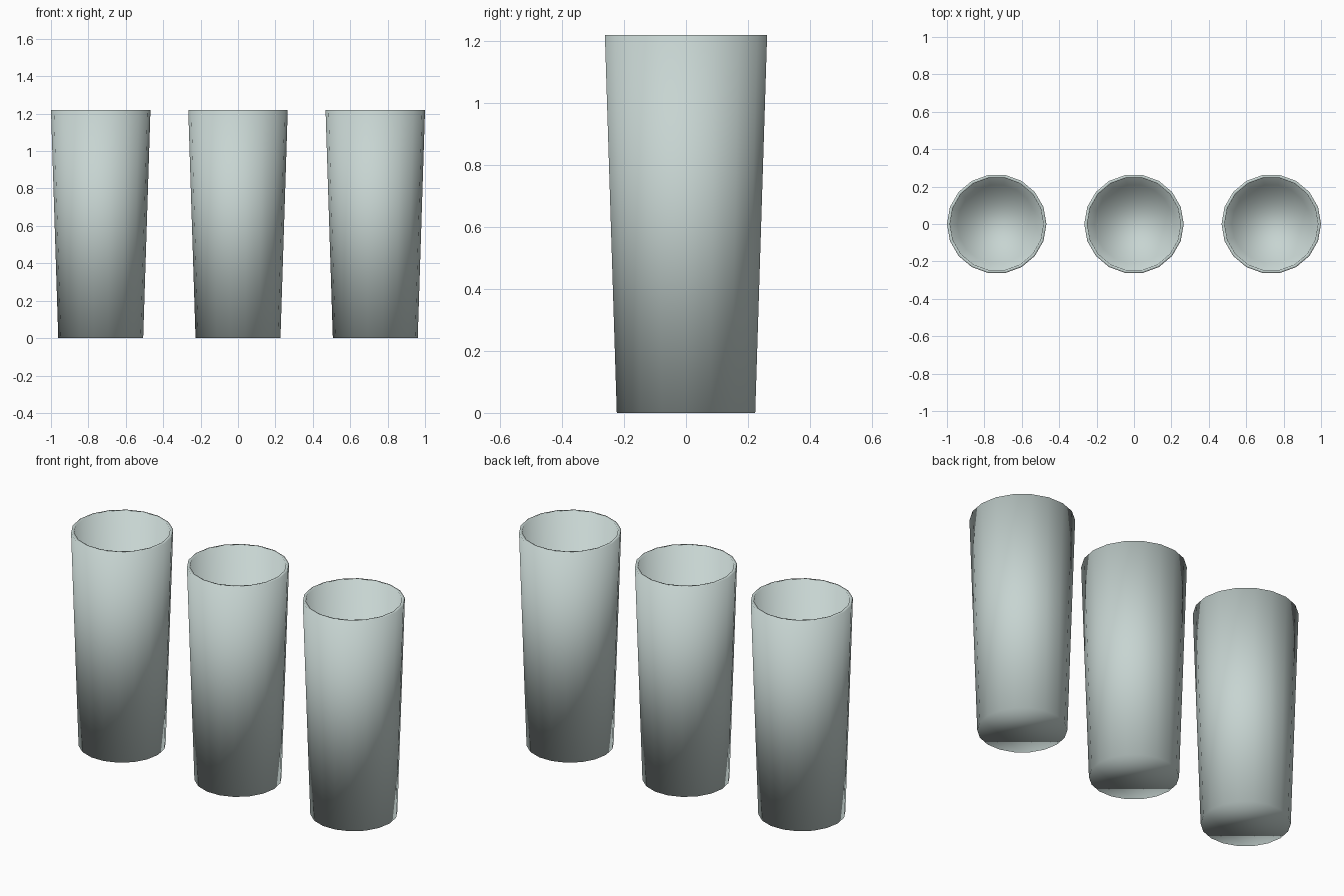
import bpy, bmesh
from math import radians
from mathutils import Matrix

cube = bpy.data.objects.get("Cube")
if cube:
    bpy.data.objects.remove(cube, do_unlink=True)

HEIGHT, BASE_R, RIM_R, SIDES = 1.22, 0.227, 0.266, 18
SPACING, WALL = 0.734, 0.016

# Pale grey-green glass
glass = bpy.data.materials.new("pale_glass")
glass.use_nodes = True
colour = (0.57, 0.66, 0.64, 1)
glass.diffuse_color = colour
glass.node_tree.nodes["Principled BSDF"].inputs["Base Color"].default_value = colour

# Tapered tumbler shell: closed base, open top, a corner facing +x
bm = bmesh.new()
place = Matrix.Translation((0, 0, HEIGHT / 2)) @ Matrix.Rotation(radians(90), 4, "Z")
bmesh.ops.create_cone(bm, cap_ends=True, segments=SIDES, radius1=BASE_R,
                      radius2=RIM_R, depth=HEIGHT, matrix=place)
bmesh.ops.recalc_face_normals(bm, faces=bm.faces)
top = [f for f in bm.faces if f.normal.z > 0.9]
bmesh.ops.delete(bm, geom=top, context="FACES")
for f in bm.faces:
    f.smooth = True
mesh = bpy.data.meshes.new("tumbler")
bm.to_mesh(mesh)
bm.free()
mesh.materials.append(glass)

# Row of three tumblers, walls thickened inwards
for name, side in (("right_tumbler", -1), ("middle_tumbler", 0), ("left_tumbler", 1)):
    cup = bpy.data.objects.new(name, mesh)
    cup.location.x = side * SPACING
    bpy.context.scene.collection.objects.link(cup)
    wall = cup.modifiers.new("wall", "SOLIDIFY")
    wall.thickness = WALL
    wall.offset = -1
    wall.use_even_offset = True
